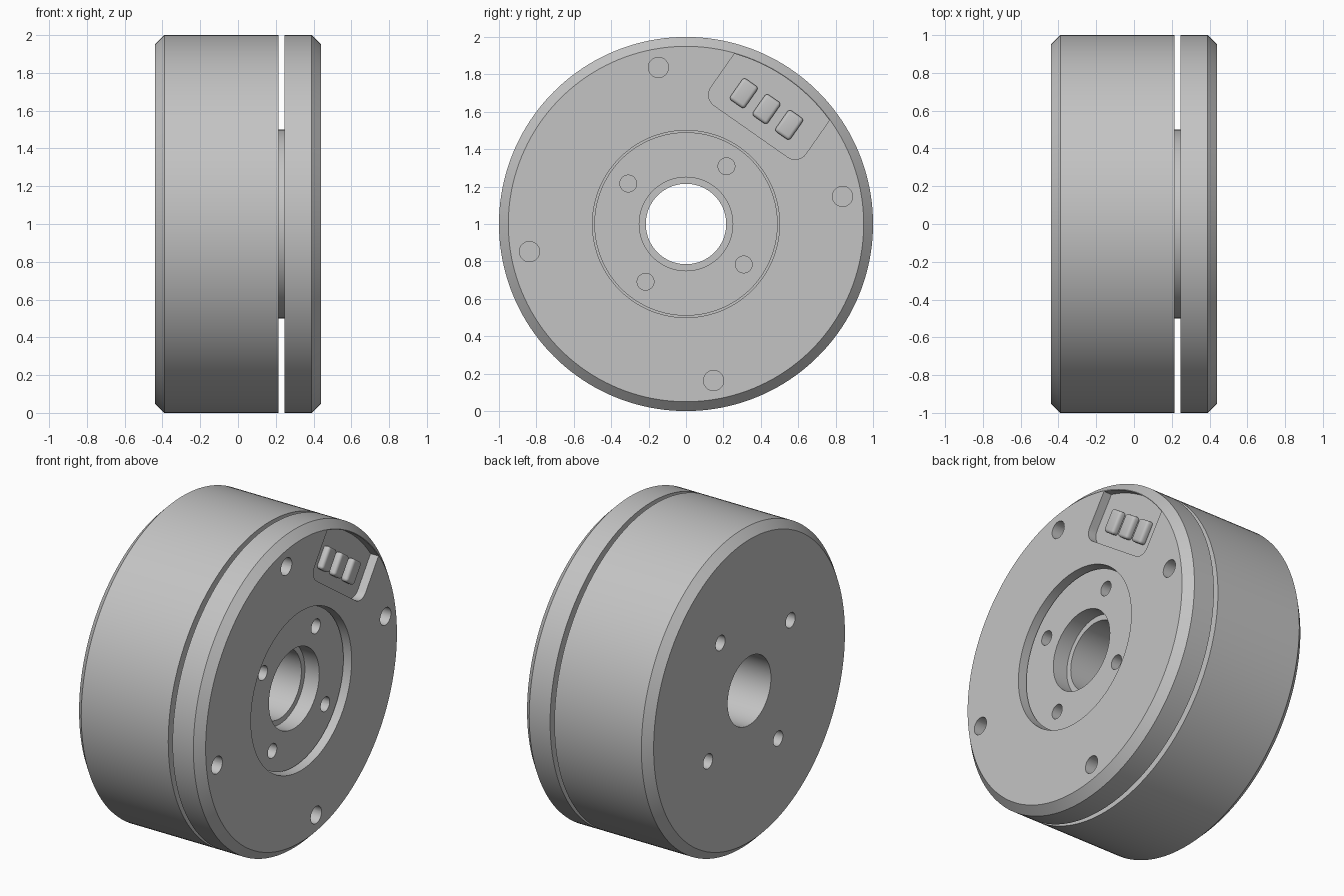
import bpy, bmesh
from math import radians, cos, sin, tau, sqrt, atan2
from mathutils import Matrix, Vector

cube = bpy.data.objects.get("Cube")
if cube:
    bpy.data.objects.remove(cube, do_unlink=True)

MID = 1.0                      # height of the motor axis
FACE = 0.44                    # half length along x
SLOT_ANGLE = radians(55)       # direction of the connector pocket
DEPTH = 0.055                  # pocket depth

grey = bpy.data.materials.new("plain grey")
grey.use_nodes = True
grey.diffuse_color = (0.55, 0.55, 0.55, 1)
grey.node_tree.nodes["Principled BSDF"].inputs["Base Color"].default_value = grey.diffuse_color


def make_object(name, bm):
    bmesh.ops.recalc_face_normals(bm, faces=bm.faces)
    mesh = bpy.data.meshes.new(name)
    bm.to_mesh(mesh)
    bm.free()
    mesh.materials.append(grey)
    obj = bpy.data.objects.new(name, mesh)
    obj.location.z = MID
    bpy.context.collection.objects.link(obj)
    return obj


def lathe(name, profile, steps=160):
    """Turn a closed (x, radius) profile around the x axis."""
    bm = bmesh.new()
    rings = []
    for i in range(steps):
        a = tau * i / steps
        rings.append([bm.verts.new((x, r * cos(a), r * sin(a))) for x, r in profile])
    n = len(profile)
    for i in range(steps):
        p, q = rings[i], rings[(i + 1) % steps]
        for j in range(n):
            k = (j + 1) % n
            bm.faces.new((p[j], p[k], q[k], q[j]))
    return make_object(name, bm)


def hole_cutter(circle, first_angle, radius, x0, x1):
    """Four drill cylinders spaced evenly on a bolt circle."""
    bm = bmesh.new()
    for i in range(4):
        a = radians(first_angle + 90 * i)
        place = Matrix.Translation(((x0 + x1) / 2, circle * cos(a), circle * sin(a)))
        bmesh.ops.create_cone(bm, cap_ends=True, segments=32, radius1=radius, radius2=radius,
                              depth=x1 - x0, matrix=place @ Matrix.Rotation(tau / 4, 4, 'Y'))
    return make_object("hole_cutter", bm)


def pocket_cutter(half, inner, corner, rim):
    """Rounded pocket, bounded outside by an arc just inside the rim."""
    pts = []
    for side, start in ((1, 90), (-1, 180)):
        for i in range(9):
            a = radians(start + 90 * i / 8)
            pts.append((inner + corner + corner * cos(a), side * (half - corner) + corner * sin(a)))
    end = atan2(half, sqrt(rim * rim - half * half))
    for i in range(25):
        a = end * (2 * i / 24 - 1)
        pts.append((rim * cos(a), rim * sin(a)))
    bm = bmesh.new()
    turn = Matrix.Rotation(SLOT_ANGLE, 3, 'X')
    face = bm.faces.new([bm.verts.new(turn @ Vector((FACE - DEPTH, u, t))) for u, t in pts])
    ext = bmesh.ops.extrude_face_region(bm, geom=[face])
    moved = [v for v in ext["geom"] if isinstance(v, bmesh.types.BMVert)]
    bmesh.ops.translate(bm, verts=moved, vec=(0.2, 0, 0))
    return make_object("pocket_cutter", bm)


def cut(obj, *cutters):
    for c in cutters:
        mod = obj.modifiers.new("cut", 'BOOLEAN')
        mod.operation = 'DIFFERENCE'
        mod.solver = 'EXACT'
        mod.object = c
    deps = bpy.context.evaluated_depsgraph_get()
    mesh = bpy.data.meshes.new_from_object(obj.evaluated_get(deps))
    obj.modifiers.clear()
    obj.data = mesh
    for c in cutters:
        bpy.data.objects.remove(c, do_unlink=True)


def smooth(obj):
    bpy.ops.object.select_all(action='DESELECT')
    obj.select_set(True)
    bpy.context.view_layer.objects.active = obj
    bpy.ops.object.shade_smooth_by_angle(angle=radians(30))


# Rotor housing with chamfered back and four blind holes
housing = lathe("rotor_housing", [(-FACE, 0.215), (-FACE, 0.95), (-0.39, 1), (0.215, 1), (0.215, 0.215)])
cut(housing, hole_cutter(0.5, 55, 0.047, -0.6, -0.3))

# Hub in the middle with a stepped bore and four blind holes
hub = lathe("centre_hub", [(0.215, 0.215), (0.215, 0.5), (0.245, 0.5), (0.245, 0.49),
                           (0.39, 0.49), (0.39, 0.25), (0.29, 0.25), (0.29, 0.215)])
cut(hub, hole_cutter(0.377, 55, 0.045, 0.28, 0.6))

# Stator plate with through holes and the connector pocket
plate = lathe("stator_plate", [(0.245, 0.5), (0.245, 1), (0.39, 1), (FACE, 0.95), (FACE, 0.5)])
cut(plate, hole_cutter(0.85, 10, 0.054, 0.2, 0.6), pocket_cutter(0.31, 0.605, 0.07, 0.946))

# Three rounded connector blocks in the pocket
blocks = []
for i in (-1, 0, 1):
    bm = bmesh.new()
    place = Matrix.Rotation(SLOT_ANGLE, 4, 'X') @ Matrix.Translation((FACE - DEPTH + 0.015, 0.75, 0.148 * i))
    bmesh.ops.create_cube(bm, size=1, matrix=place @ Matrix.Diagonal((0.05, 0.14, 0.098, 1)))
    bmesh.ops.bevel(bm, geom=bm.edges[:], offset=0.018, segments=4, profile=0.5, affect='EDGES')
    blocks.append(make_object(f"connector_block_{i + 2}", bm))

for obj in [housing, hub, plate] + blocks:
    smooth(obj)
